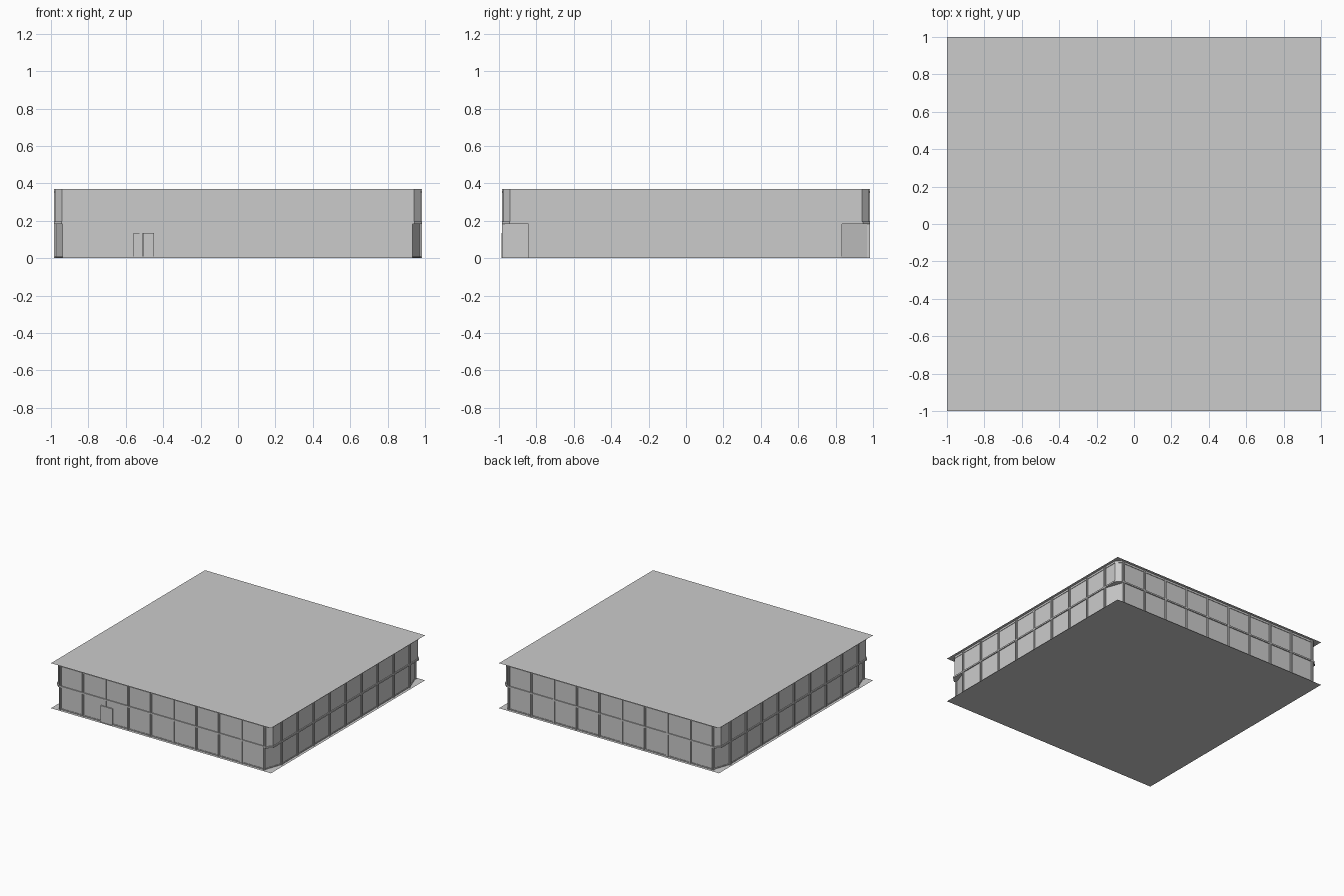
import bpy, bmesh

if "Cube" in bpy.data.objects:
    bpy.data.objects.remove(bpy.data.objects["Cube"])

H = 0.37      # roof height
MID = 0.19    # storey line
W = 0.977     # wall plane distance from centre


def finish(bm, name):
    bmesh.ops.recalc_face_normals(bm, faces=bm.faces)
    me = bpy.data.meshes.new(name)
    bm.to_mesh(me)
    bm.free()
    ob = bpy.data.objects.new(name, me)
    bpy.context.collection.objects.link(ob)
    return ob


def footprint(cx, cy, w=W):
    """Square with cut corners: front walls end at x=cx, side walls at y=cy."""
    return [(cx, -w), (w, -cy), (w, cy), (cx, w),
            (-cx, w), (-w, cy), (-w, -cy), (-cx, -w)]


def prism(name, pts, z0, z1, caps=True):
    bm = bmesh.new()
    lo = [bm.verts.new((x, y, z0)) for x, y in pts]
    hi = [bm.verts.new((x, y, z1)) for x, y in pts]
    n = len(pts)
    for i in range(n):
        j = (i + 1) % n
        bm.faces.new((lo[i], lo[j], hi[j], hi[i]))
    if caps:
        bm.faces.new(lo[::-1])
        bm.faces.new(hi)
    return finish(bm, name)


def add_box(bm, x0, x1, y0, y1, z0, z1):
    vs = bmesh.ops.create_cube(bm, size=1)['verts']
    for v in vs:
        v.co = ((x0 + x1) / 2 + v.co.x * (x1 - x0),
                (y0 + y1) / 2 + v.co.y * (y1 - y0),
                (z0 + z1) / 2 + v.co.z * (z1 - z0))


def sheet(name, z):
    bm = bmesh.new()
    vs = [bm.verts.new((x, y, z)) for x, y in ((-1, -1), (1, -1), (1, 1), (-1, 1))]
    bm.faces.new(vs)
    return finish(bm, name)


# flat roof and ground sheets, overhanging the walls
sheet("ground_slab", 0)
sheet("roof_slab", H)

# walls: wide corner cuts below, small corner cuts above
prism("lower_walls", footprint(0.925, 0.83), 0.0, MID, caps=False)
prism("upper_walls", footprint(0.94, 0.94), MID, H, caps=False)

# horizontal rails around the building
prism("base_rail", footprint(0.927, 0.832, W + 0.004), 0.003, 0.01)
prism("storey_rail", footprint(0.945, 0.945, W + 0.008), MID - 0.006, MID + 0.006)
prism("top_rail", footprint(0.942, 0.942, W + 0.004), 0.351, 0.357)


# vertical mullions: two thin flanges and a recessed core
def mullions(name, count, start, end, along_x):
    bm = bmesh.new()
    parts = ((-0.008, -0.003, 0.985), (-0.003, 0.003, 0.981), (0.003, 0.008, 0.985))
    for i in range(count):
        c = start + (end - start) * i / (count - 1)
        for side in (-1, 1):
            for a, b, out in parts:
                d0, d1 = sorted((side * (W - 0.01), side * out))
                if along_x:
                    # the mullion over the entrance stops at the door head
                    z0 = 0.135 if side < 0 and abs(c + 0.52) < 0.03 else 0.001
                    add_box(bm, c + a, c + b, d0, d1, z0, H - 0.001)
                else:
                    add_box(bm, d0, d1, c + a, c + b, 0.001, H - 0.001)
    finish(bm, name)


mullions("front_back_mullions", 10, -0.93, 0.925, True)
mullions("side_mullions", 9, -0.833, 0.827, False)

# double entrance door on the front
bm = bmesh.new()
add_box(bm, -0.56, -0.511, -0.987, -0.97, 0.001, 0.135)
add_box(bm, -0.509, -0.45, -0.987, -0.97, 0.001, 0.135)
finish(bm, "entrance_doors")
